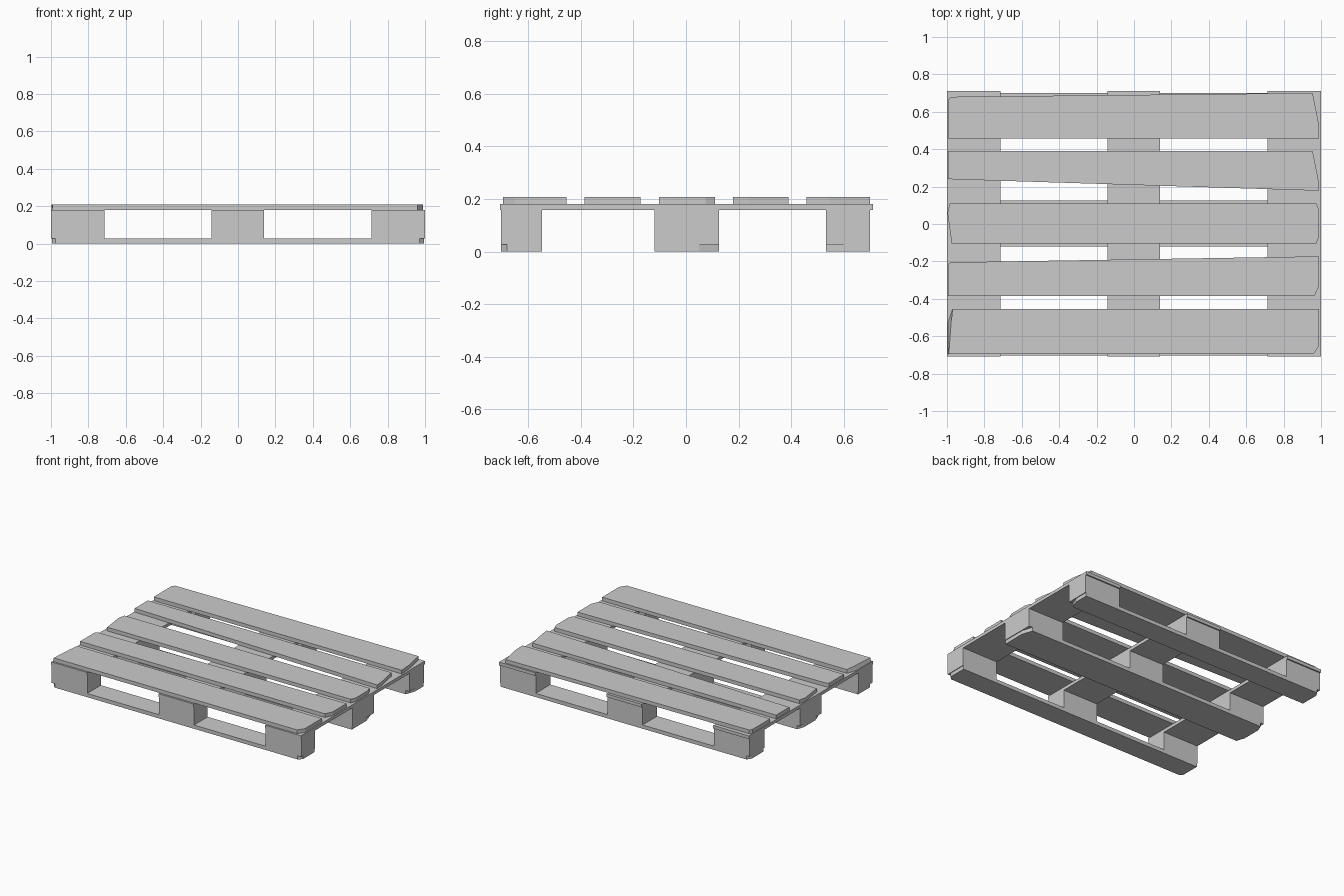
import bpy, bmesh

if "Cube" in bpy.data.objects:
    bpy.data.objects.remove(bpy.data.objects["Cube"])

def prism(name, outline, z0, z1, top=None):
    """Plank: counter-clockwise outline, optionally with a different top outline."""
    bm = bmesh.new()
    low = [bm.verts.new((x, y, z0)) for x, y in outline]
    high = [bm.verts.new((x, y, z1)) for x, y in (top or outline)]
    n = len(low)
    bm.faces.new(low[::-1])
    bm.faces.new(high)
    for i in range(n):
        j = (i + 1) % n
        bm.faces.new((low[i], low[j], high[j], high[i]))
    bmesh.ops.recalc_face_normals(bm, faces=bm.faces)
    mesh = bpy.data.meshes.new(name)
    bm.to_mesh(mesh)
    bm.free()
    obj = bpy.data.objects.new(name, mesh)
    bpy.context.collection.objects.link(obj)
    return obj

def rect(x0, x1, y0, y1):
    return [(x0, y0), (x1, y0), (x1, y1), (x0, y1)]

Z_SKID, Z_BLOCK, Z_CROSS, Z_TOP = 0.027, 0.158, 0.181, 0.208
columns = {"left": (-1.0, -0.715), "middle": (-0.142, 0.14), "right": (0.713, 1.0)}
rows = {"front": (-0.703, -0.547), "centre": (-0.12, 0.125), "back": (0.533, 0.70)}

# Cross boards and the blocks below them
for cname, (x0, x1) in columns.items():
    prism(f"{cname}_cross_board", rect(x0, x1, -0.708, 0.71), Z_BLOCK, Z_CROSS)
    for rname, (y0, y1) in rows.items():
        prism(f"{rname}_{cname}_block", rect(x0, x1, y0, y1), Z_SKID, Z_BLOCK)

# Bottom skid boards with worn corners
skids = {
    "front": [(-0.975, -0.703), (0.97, -0.703), (0.995, -0.68), (0.995, -0.547),
              (-0.995, -0.547), (-0.995, -0.685)],
    "centre": [(-0.975, -0.12), (0.995, -0.12), (0.995, 0.05), (0.97, 0.125),
               (-0.975, 0.125), (-0.995, 0.08), (-0.995, -0.06)],
    "back": [(-0.995, 0.533), (0.97, 0.533), (0.995, 0.60), (0.995, 0.70),
             (-0.975, 0.70), (-0.995, 0.67)],
}
for name, outline in skids.items():
    prism(f"{name}_skid_board", outline, 0.0, Z_SKID)

# Top deck boards, chipped and slightly tapered
prism("deck_board_1",
      [(-0.995, -0.695), (0.96, -0.695), (0.99, -0.65), (0.99, -0.455),
       (-0.97, -0.455), (-0.995, -0.53)], Z_CROSS, Z_TOP,
      [(-0.99, -0.695), (0.96, -0.695), (0.99, -0.65), (0.99, -0.455),
       (-0.97, -0.455), (-0.978, -0.53)])
prism("deck_board_2",
      [(-0.995, -0.385), (0.965, -0.385), (0.99, -0.33), (0.99, -0.173),
       (-0.98, -0.205), (-0.995, -0.215)], Z_CROSS, Z_TOP)
prism("deck_board_3",
      [(-0.975, -0.103), (0.975, -0.103), (0.99, -0.065), (0.99, 0.075),
       (0.975, 0.11), (-0.985, 0.11), (-0.997, 0.06)], Z_CROSS, Z_TOP)
prism("deck_board_4",
      [(-0.995, 0.24), (0.99, 0.178), (0.985, 0.24), (0.955, 0.39),
       (-0.995, 0.39)], Z_CROSS, Z_TOP)
prism("deck_board_5",
      [(-0.995, 0.458), (0.99, 0.458), (0.985, 0.55), (0.955, 0.70),
       (-0.98, 0.68), (-0.995, 0.66)], Z_CROSS, Z_TOP)
